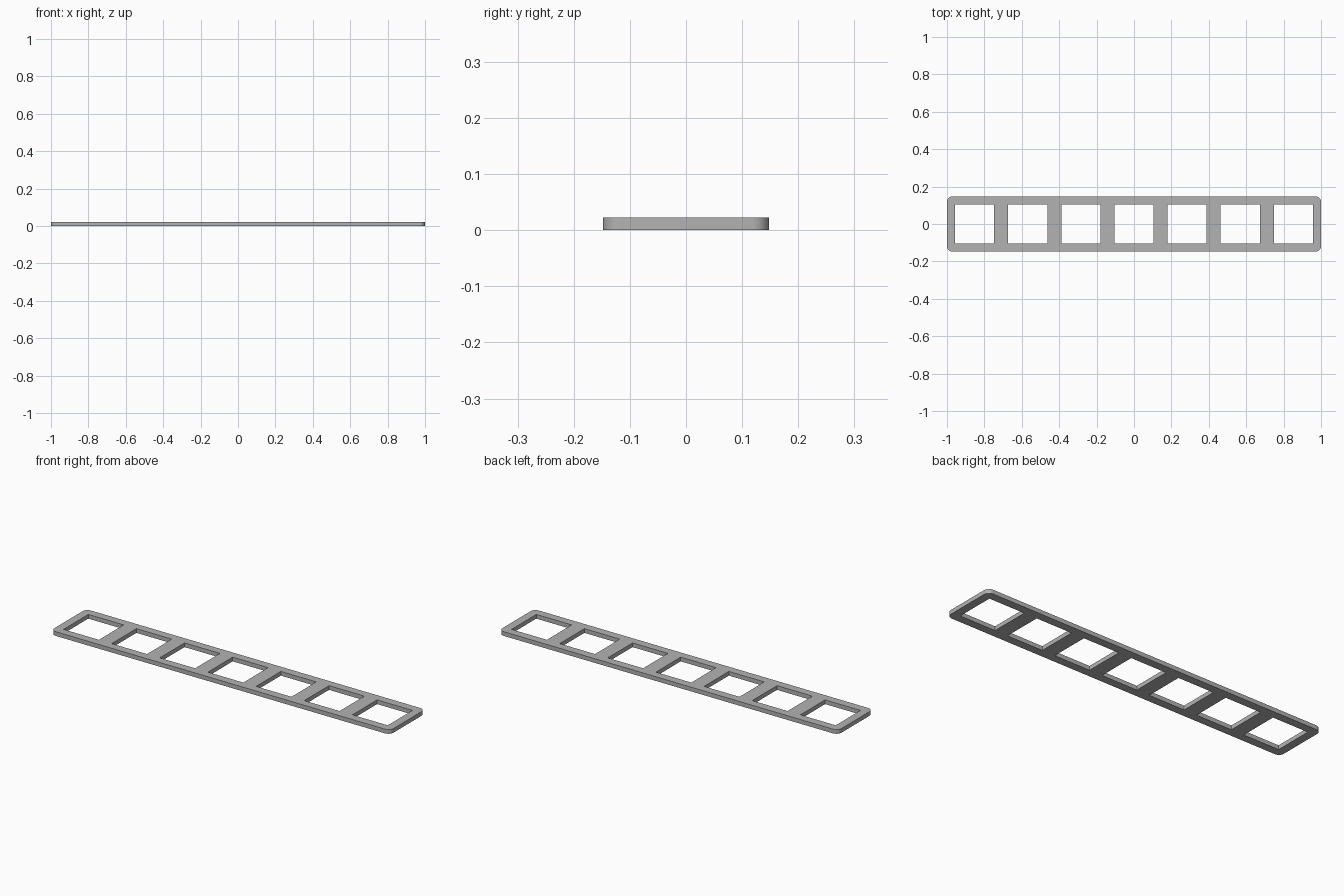
import bpy
import bmesh
from mathutils import Matrix

LENGTH, WIDTH, THICK = 2.0, 0.296, 0.0225
HOLE, PITCH, COUNT = 0.2087, 0.284, 7
CORNER = 0.03

cube = bpy.data.objects.get("Cube")
if cube:
    bpy.data.objects.remove(cube, do_unlink=True)

grey = bpy.data.materials.new("plain grey")
grey.use_nodes = True
colour = (0.45, 0.45, 0.45, 1)
grey.diffuse_color = colour
grey.node_tree.nodes["Principled BSDF"].inputs["Base Color"].default_value = colour


def add_box(bm, centre, size):
    matrix = Matrix.Translation(centre) @ Matrix.Diagonal((*size, 1))
    bmesh.ops.create_cube(bm, size=1, matrix=matrix)


def make_object(name, bm):
    mesh = bpy.data.meshes.new(name)
    bm.to_mesh(mesh)
    bm.free()
    mesh.materials.append(grey)
    obj = bpy.data.objects.new(name, mesh)
    bpy.context.collection.objects.link(obj)
    return obj


# Flat plate with rounded upright corners
bm = bmesh.new()
add_box(bm, (0, 0, THICK / 2), (LENGTH, WIDTH, THICK))
upright = [e for e in bm.edges if abs(e.verts[0].co.z - e.verts[1].co.z) > THICK / 2]
bmesh.ops.bevel(bm, geom=upright, offset=CORNER, segments=10, profile=0.5, affect='EDGES')
plate = make_object("plate", bm)

# Row of square cutters
bm = bmesh.new()
for i in range(COUNT):
    add_box(bm, ((i - (COUNT - 1) / 2) * PITCH, 0, THICK / 2), (HOLE, HOLE, THICK * 4))
cutter = make_object("hole_cutter", bm)

# Cut the square openings
cut = plate.modifiers.new("square openings", 'BOOLEAN')
cut.operation = 'DIFFERENCE'
cut.solver = 'EXACT'
cut.object = cutter
bpy.context.view_layer.objects.active = plate
plate.select_set(True)
bpy.ops.object.modifier_apply(modifier=cut.name)
bpy.data.objects.remove(cutter, do_unlink=True)
bpy.ops.object.shade_smooth_by_angle()
